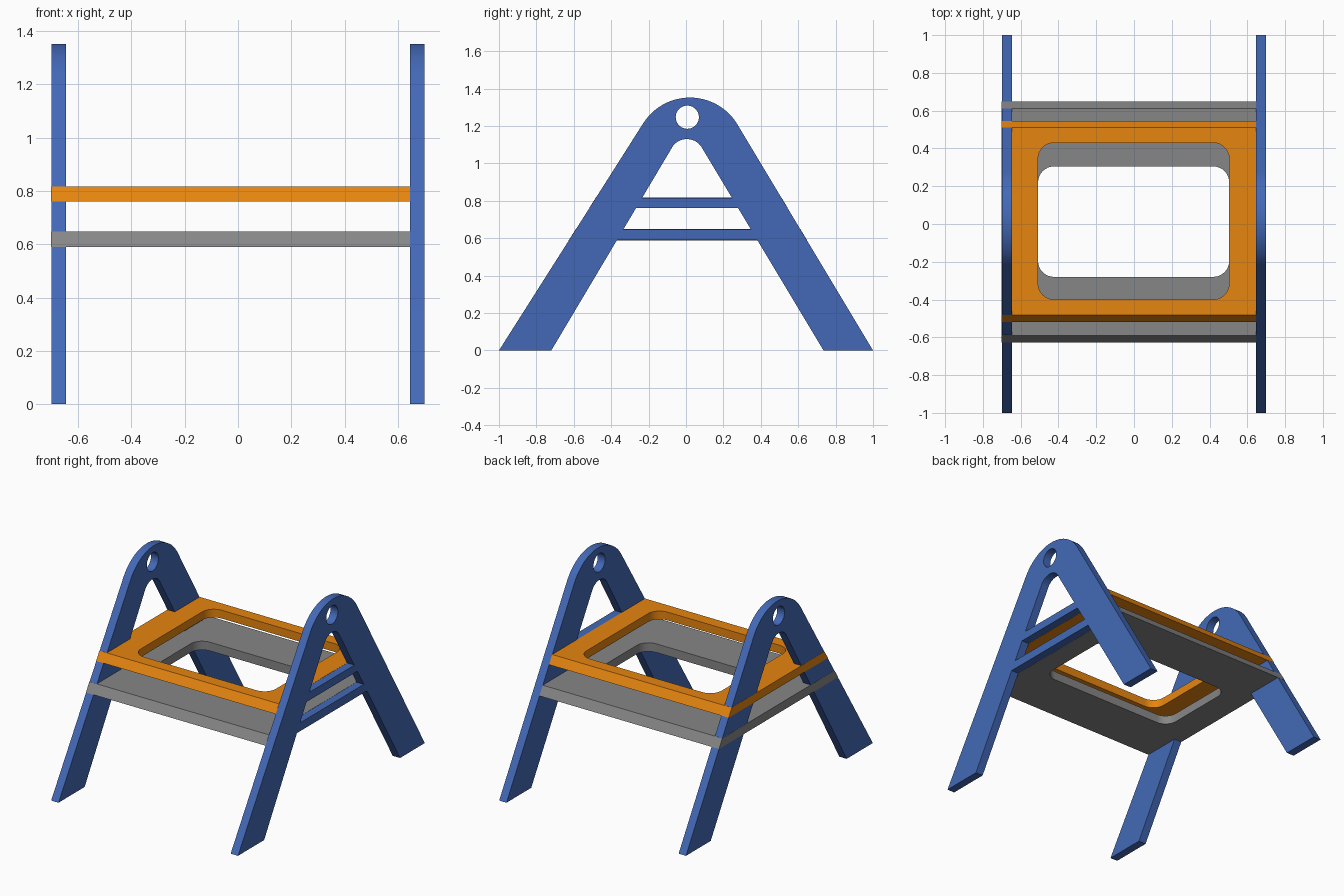
import bpy, bmesh
from math import atan2, cos, sin, pi
from mathutils import Matrix

cube = bpy.data.objects.get("Cube")
if cube:
    bpy.data.objects.remove(cube, do_unlink=True)

SIDE = Matrix(((0, 0, 1, 0), (1, 0, 0, 0), (0, 1, 0, 0), (0, 0, 0, 1)))  # profile in y, z


def material(name, rgb):
    mat = bpy.data.materials.new(name)
    mat.use_nodes = True
    mat.diffuse_color = (*rgb, 1)
    mat.node_tree.nodes["Principled BSDF"].inputs["Base Color"].default_value = (*rgb, 1)
    return mat


blue = material("blue paint", (0.056, 0.141, 0.473))
orange = material("orange paint", (0.79, 0.235, 0.005))
grey = material("grey paint", (0.24, 0.24, 0.24))


def arc(cx, cy, r, start, end, steps=24):
    return [(cx + r * cos(start + (end - start) * i / steps),
             cy + r * sin(start + (end - start) * i / steps)) for i in range(steps + 1)]


def crown(left, right, top):
    """Arc over two points of equal height, rising to the given top."""
    half, sag = (right[0] - left[0]) / 2, top - left[1]
    r = (half * half + sag * sag) / (2 * sag)
    cx, cy = left[0] + half, top - r
    a = atan2(right[1] - cy, half)
    return arc(cx, cy, r, pi - a, a)


def rounded_rect(x0, x1, y0, y1, r):
    corners = [(x1 - r, y1 - r), (x0 + r, y1 - r), (x0 + r, y0 + r), (x1 - r, y0 + r)]
    return [p for k, (x, y) in enumerate(corners)
            for p in arc(x, y, r, k * pi / 2, (k + 1) * pi / 2, 8)]


def slab(name, outlines, depth, matrix, mat):
    """Extrude flat outlines (the first is the edge, the rest are holes)."""
    curve = bpy.data.curves.new(name, 'CURVE')
    curve.dimensions, curve.fill_mode, curve.extrude = '2D', 'BOTH', depth / 2
    for pts in outlines:
        spline = curve.splines.new('POLY')
        spline.points.add(len(pts) - 1)
        for p, (x, y) in zip(spline.points, pts):
            p.co = (x, y, 0, 1)
        spline.use_cyclic_u = True
    temp = bpy.data.objects.new(name + " outline", curve)
    mesh = bpy.data.meshes.new_from_object(temp)
    bpy.data.objects.remove(temp)
    bm = bmesh.new()
    bm.from_mesh(mesh)
    bmesh.ops.remove_doubles(bm, verts=bm.verts, dist=0.0001)
    bm.transform(matrix)
    bmesh.ops.recalc_face_normals(bm, faces=bm.faces)
    bm.to_mesh(mesh)
    bm.free()
    mesh.materials.clear()
    mesh.materials.append(mat)
    obj = bpy.data.objects.new(name, mesh)
    bpy.context.collection.objects.link(obj)
    return obj


def outer(z):
    return -1 + 0.635 * z, 1 - 0.6 * z


def inner(z):
    return -0.72 + 0.595 * z, 0.735 - 0.6 * z


def span(edge, z):
    return [(y, z) for y in edge(z)]


# A-shaped side frames with two rungs and a round hole at the top
lower, upper = (0.59, 0.647), (0.762, 0.816)
outline = (span(outer, 0)[:1] + crown(*span(outer, 1.212), 1.352) + span(outer, 0)[1:]
           + span(inner, 0)[::-1][:1] + span(inner, lower[0])[::-1] + span(inner, 0)[:1])
window = span(inner, upper[1])[:1] + crown(*span(inner, 1.077), 1.13) + span(inner, upper[1])[1:]
slot = span(inner, lower[1]) + span(inner, upper[0])[::-1]
hole = arc(0.007, 1.247, 0.062, 0, 2 * pi, 40)[:-1]
frames = [slab(name, [outline, window, slot, hole], 0.055,
               Matrix.Translation((x, 0, 0)) @ SIDE, blue)
          for name, x in (("left_frame", 0.6725), ("right_frame", -0.6725))]


# Shelves with slanted edges, running through the right frame
def shelf(name, z0, z1, y0, y1, mat):
    e = 0.001
    z0, z1 = z0 - e, z1 + e
    (a, b), (c, d) = outer(z0), outer(z1)
    section = [(a - e, z0), (b + e, z0), (d + e, z1), (c - e, z1)]
    board = slab(name, [section], 1.346, Matrix.Translation((-0.028, 0, 0)) @ SIDE, mat)
    cutter = slab(name + "_cutter", [rounded_rect(-0.508, 0.504, y0, y1, 0.085)], 0.3,
                  Matrix.Translation((0, 0, (z0 + z1) / 2)), mat)
    cutter.hide_render = True
    cutter.hide_viewport = True
    mod = board.modifiers.new("opening", 'BOOLEAN')
    mod.operation, mod.solver, mod.object = 'DIFFERENCE', 'EXACT', cutter
    return board


boards = [shelf("upper_shelf", *upper, -0.4, 0.43, orange),
          shelf("lower_shelf", *lower, -0.28, 0.305, grey)]

# Apply the openings and drop the cutters
bpy.context.view_layer.update()
graph = bpy.context.evaluated_depsgraph_get()
for board in boards:
    mesh = bpy.data.meshes.new_from_object(board.evaluated_get(graph))
    cutter = board.modifiers[0].object
    board.modifiers.clear()
    board.data = mesh
    bpy.data.objects.remove(cutter)

# Smooth the round edges, keep the corners sharp
for obj in bpy.context.view_layer.objects:
    obj.select_set(obj in frames + boards)
bpy.context.view_layer.objects.active = frames[0]
bpy.ops.object.shade_smooth_by_angle(angle=pi / 6)
